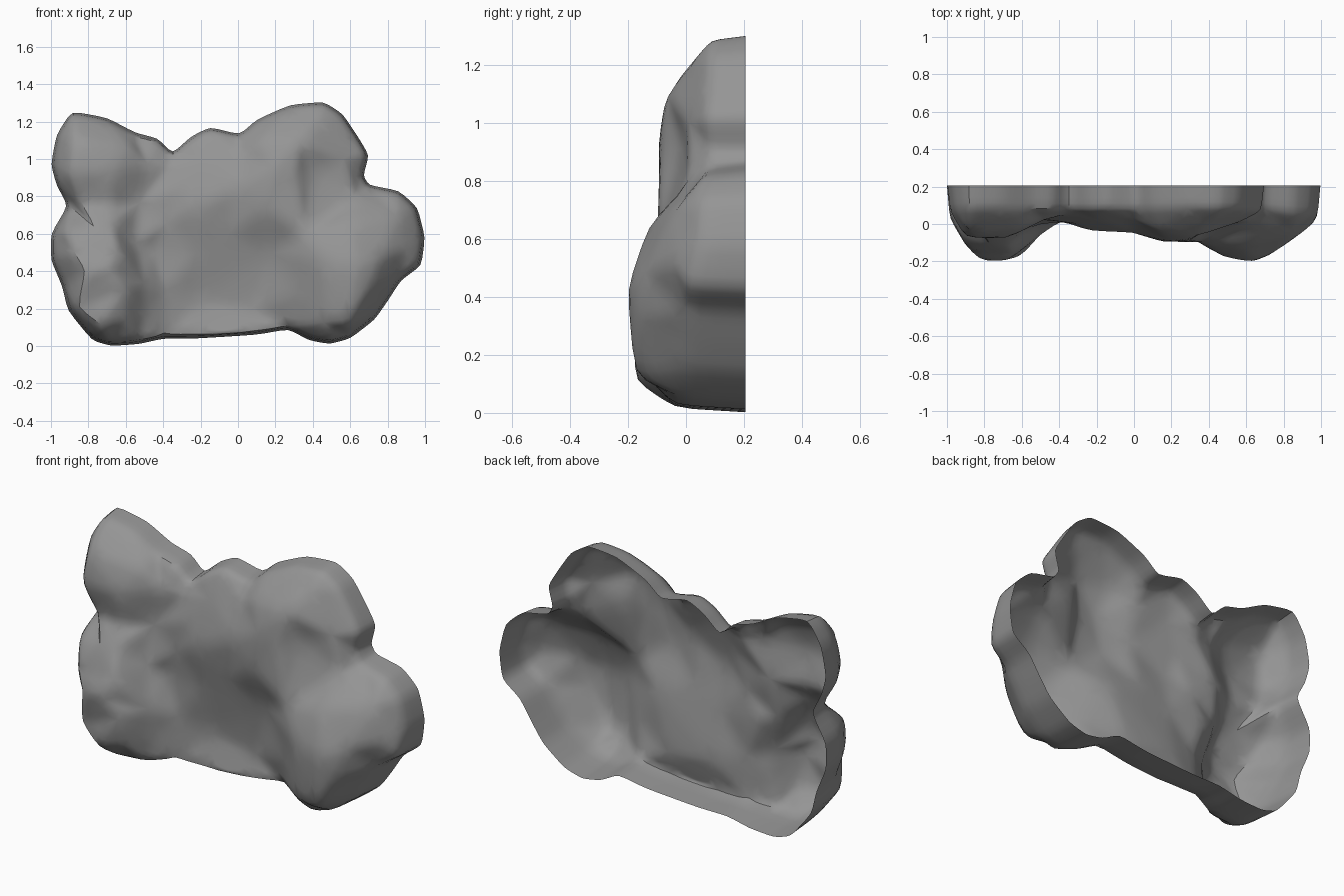
import bpy
import math
from mathutils import Vector
from mathutils.geometry import delaunay_2d_cdt

default_cube = bpy.data.objects.get("Cube")
if default_cube:
    bpy.data.objects.remove(default_cube, do_unlink=True)

# Flat stone colour
stone = bpy.data.materials.new("grey stone")
stone.use_nodes = True
stone_colour = (0.3, 0.3, 0.3, 1)
stone.diffuse_color = stone_colour
stone.node_tree.nodes["Principled BSDF"].inputs["Base Color"].default_value = stone_colour

BACK = 0.205       # flat open back
NOTCH = 0.08       # shoulder depth where two boulders meet

# Silhouette of the cluster in x, z, clockwise from the upper left
outline = [
    (-.89, 1.255), (-.7, 1.22), (-.55, 1.14), (-.43, 1.11), (-.35, 1.03),
    (-.25, 1.12), (-.15, 1.17), (.01, 1.13), (.1, 1.21), (.28, 1.29),
    (.46, 1.305), (.56, 1.24), (.64, 1.12), (.7, 1.02), (.67, .91),
    (.7, .86), (.86, .83), (.96, .74), (1, .58), (.98, .43),
    (.87, .35), (.8, .24), (.73, .14), (.6, .04), (.49, .01),
    (.38, .03), (.27, .09), (.1, .06), (-.22, .04), (-.4, .04),
    (-.53, .01), (-.68, 0), (-.78, .03), (-.91, .19),
    (-.94, .32), (-1, .46), (-1, .6), (-.91, .75), (-.97, .86),
    (-1, .97), (-.97, 1.13),
]

# Front relief of each boulder: x, z and how far it stands at y
lower_left_boulder = [
    (-.92, .62, -.07), (-.88, .5, -.15), (-.82, .4, -.2), (-.74, .11, -.18),
    (-.68, .4, -.2), (-.77, .64, -.11), (-.64, .5, -.17), (-.6, .14, -.14),
    (-.5, .33, -.06), (-.5, .16, -.04), (-.86, .2, -.15), (-.67, .65, -.1),
    (-.61, .3, -.18), (-.55, .55, -.01),
]
upper_left_boulder = [
    (-.84, .76, -.03), (-.68, .75, -.04), (-.88, 1.1, -.05), (-.9, .93, -.075),
    (-.68, .93, -.08), (-.6, 1.07, -.02), (-.48, .97, .02), (-.53, .76, .03),
]
hollow_centre = [
    (-.37, .95, .05), (-.45, .5, .03), (-.38, .66, .01), (-.3, .85, 0),
    (-.23, .74, -.04), (-.19, 1, .02), (-.22, .5, .01), (-.38, .3, .02),
    (-.2, .24, .06), (-.05, .6, -.01), (0, .85, -.05), (.02, .4, .03),
    (.08, .2, .05), (0, 1.03, .02), (-.1, .12, .03),
]
upper_right_boulder = [
    (.14, 1.1, -.04), (.18, .95, -.095), (.15, .74, -.095), (.33, 1.1, -.07),
    (.42, 1.2, .01), (.3, .9, -.09), (.4, .92, -.01), (.57, 1, .01),
]
lower_right_boulder = [
    (.18, .5, 0), (.36, .6, -.1), (.48, .45, -.18), (.63, .43, -.205),
    (.76, .48, -.15), (.6, .65, -.13), (.85, .7, -.04), (.62, .8, .01),
    (.59, .13, -.18), (.46, .12, -.14), (.33, .28, -.06), (.71, .32, -.17),
    (.9, .52, -.05),
]


def shoulder_point(i):
    """Move an outline point slightly inward and give it a depth."""
    here = Vector(outline[i])
    before = Vector(outline[i - 1])
    after = Vector(outline[(i + 1) % len(outline)])
    along = (after - before).normalized()
    inward = Vector((along.y, -along.x))
    turn = (here - before).cross(after - here)
    depth = 0.01 + 0.06 * here.y
    if turn > 0.0045 and here.y > 0.5:
        depth = NOTCH
    elif abs(here.x) > 0.45:
        # Undersides of the big boulders run further forward
        depth -= 0.05 * max(0, inward.y)
    edge = here + inward * 0.015
    return (edge.x, edge.y, depth)


# Triangulate the front between the shoulder and the relief points
count = len(outline)
shoulder = [shoulder_point(i) for i in range(count)]
relief = (lower_left_boulder + upper_left_boulder + hollow_centre
          + upper_right_boulder + lower_right_boulder)
front = shoulder + relief
flat = [Vector((x, z)) for x, z, depth in front]
loop = [(i, (i + 1) % count) for i in range(count)]
points, edges, faces, origins, _, _ = delaunay_2d_cdt(flat, loop, [], 1, 1e-5)
verts = [(p.x, front[o[0]][2], p.y) for p, o in zip(points, origins)]
faces = [list(face) for face in faces]

# Side wall from the shoulder to the open back
where = {source: i for i, o in enumerate(origins) for source in o}
base = len(verts)
verts += [(x, BACK, z) for x, z in outline]
for a, b in loop:
    faces.append([where[a], where[b], base + b, base + a])

mesh = bpy.data.meshes.new("rock_cluster")
mesh.from_pydata(verts, [], faces)
mesh.materials.append(stone)
rocks = bpy.data.objects.new("rock_cluster", mesh)
bpy.context.collection.objects.link(rocks)

# Make the outward sides consistent
bpy.context.view_layer.objects.active = rocks
rocks.select_set(True)
bpy.ops.object.mode_set(mode="EDIT")
bpy.ops.mesh.select_all(action="SELECT")
bpy.ops.mesh.normals_make_consistent(inside=False)
bpy.ops.object.mode_set(mode="OBJECT")

# Soften the facets lightly; the part crease keeps the chiselled planes
crease = mesh.attributes.new("crease_edge", "FLOAT", "EDGE")
for item in crease.data:
    item.value = 0.4
rounding = rocks.modifiers.new("rounding", "SUBSURF")
rounding.levels = rounding.render_levels = 2
bpy.ops.object.shade_smooth_by_angle(angle=math.radians(60))
